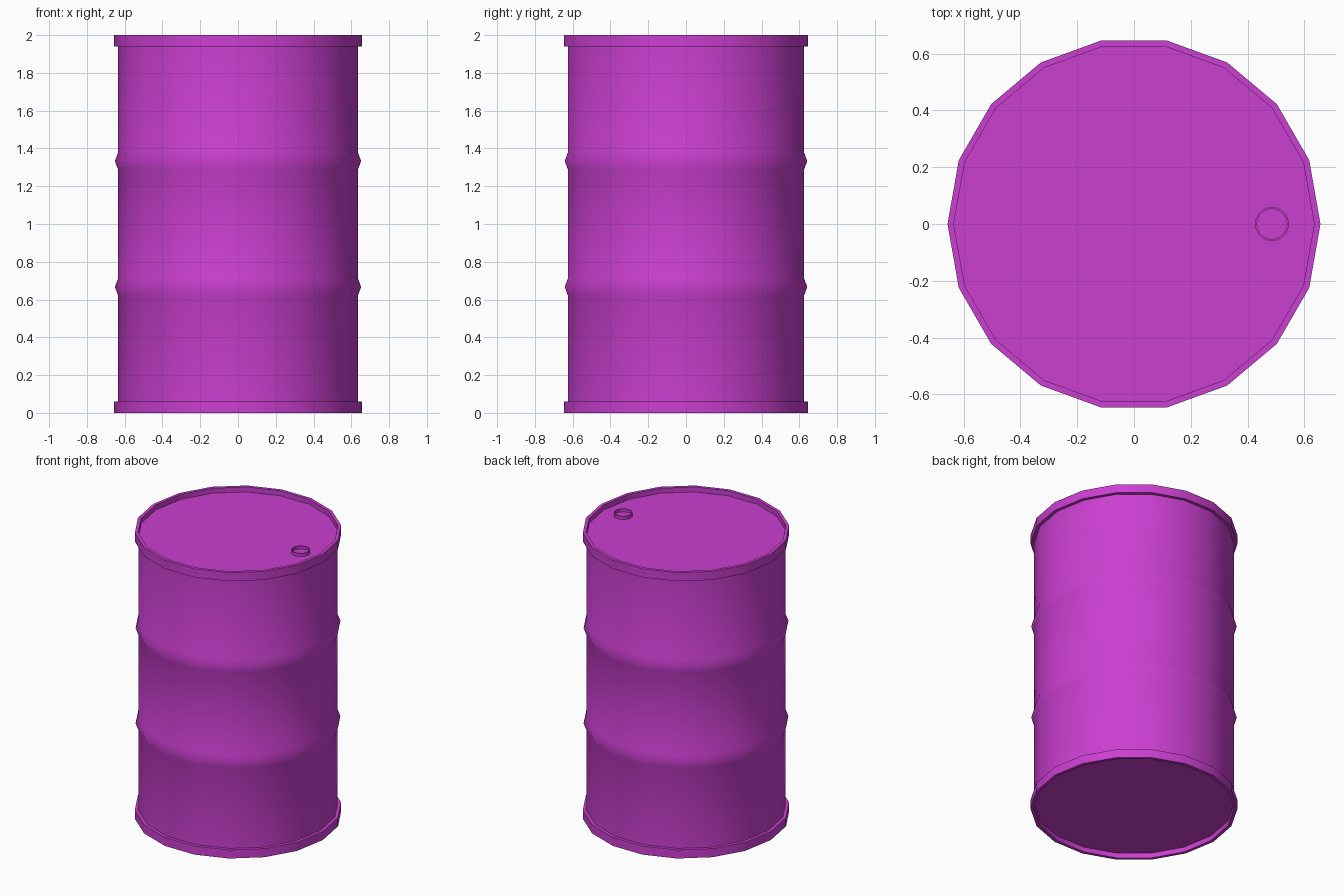
import bpy, bmesh
from math import cos, sin, tau, radians

cube = bpy.data.objects.get("Cube")
if cube:
    bpy.data.objects.remove(cube)

SIDES = 18
R_BODY, R_RIDGE, R_RIM = 0.635, 0.652, 0.657
HEIGHT, RIM_H, RECESS = 2.0, 0.06, 0.035

purple = bpy.data.materials.new("purple paint")
purple.use_nodes = True
purple.diffuse_color = (0.6, 0.05, 0.64, 1)
purple.node_tree.nodes["Principled BSDF"].inputs["Base Color"].default_value = purple.diffuse_color


def lathe(name, profile, sides=SIDES, centre=(0, 0), cap_start=False, cap_end=False):
    """Turn an open (radius, height) profile around a vertical axis."""
    bm = bmesh.new()
    rings = []
    for r, z in profile:
        rings.append([bm.verts.new((centre[0] + r * cos(tau * i / sides),
                                    centre[1] + r * sin(tau * i / sides), z))
                      for i in range(sides)])
    for a, b in zip(rings, rings[1:]):
        for i in range(sides):
            j = (i + 1) % sides
            bm.faces.new((a[i], a[j], b[j], b[i]))
    if cap_start:
        bm.faces.new(rings[0][::-1])
    if cap_end:
        bm.faces.new(rings[-1])
    mesh = bpy.data.meshes.new(name)
    bm.to_mesh(mesh)
    bm.free()
    mesh.materials.append(purple)
    obj = bpy.data.objects.new(name, mesh)
    bpy.context.collection.objects.link(obj)
    bpy.ops.object.select_all(action='DESELECT')
    obj.select_set(True)
    bpy.context.view_layer.objects.active = obj
    bpy.ops.object.shade_smooth_by_angle(angle=radians(60))
    return obj


# Drum body with two rolling ridges, closed by recessed ends
body = [(R_BODY, RECESS), (R_BODY, RIM_H)]
for ridge_z in (HEIGHT / 3, HEIGHT * 2 / 3):
    body += [(R_BODY, ridge_z - 0.045), (R_RIDGE, ridge_z), (R_BODY, ridge_z + 0.045)]
body += [(R_BODY, HEIGHT - RIM_H), (R_BODY, HEIGHT - RECESS)]
lathe("drum_body", body, cap_start=True, cap_end=True)

# Rolled rims at both ends
rim = [(R_BODY, RIM_H), (R_RIM, RIM_H), (R_RIM, 0), (R_BODY, 0), (R_BODY, RECESS)]
lathe("bottom_rim", [(r, z) for r, z in reversed(rim)])
lathe("top_rim", [(r, HEIGHT - z) for r, z in rim])

# Flip the bottom rim's profile direction so its faces point outwards
for name in ("bottom_rim", "top_rim"):
    mesh = bpy.data.objects[name].data
    outer = max(mesh.polygons, key=lambda p: p.center.xy.length)
    if outer.normal.xy.dot(outer.center.xy) < 0:
        mesh.flip_normals()

# Filler ring on the lid
lid = HEIGHT - RECESS
lathe("filler_ring", [(0.06, lid), (0.06, lid + 0.022), (0.053, lid + 0.022), (0.053, lid + 0.002)],
      centre=(0.486, 0), cap_end=True)
